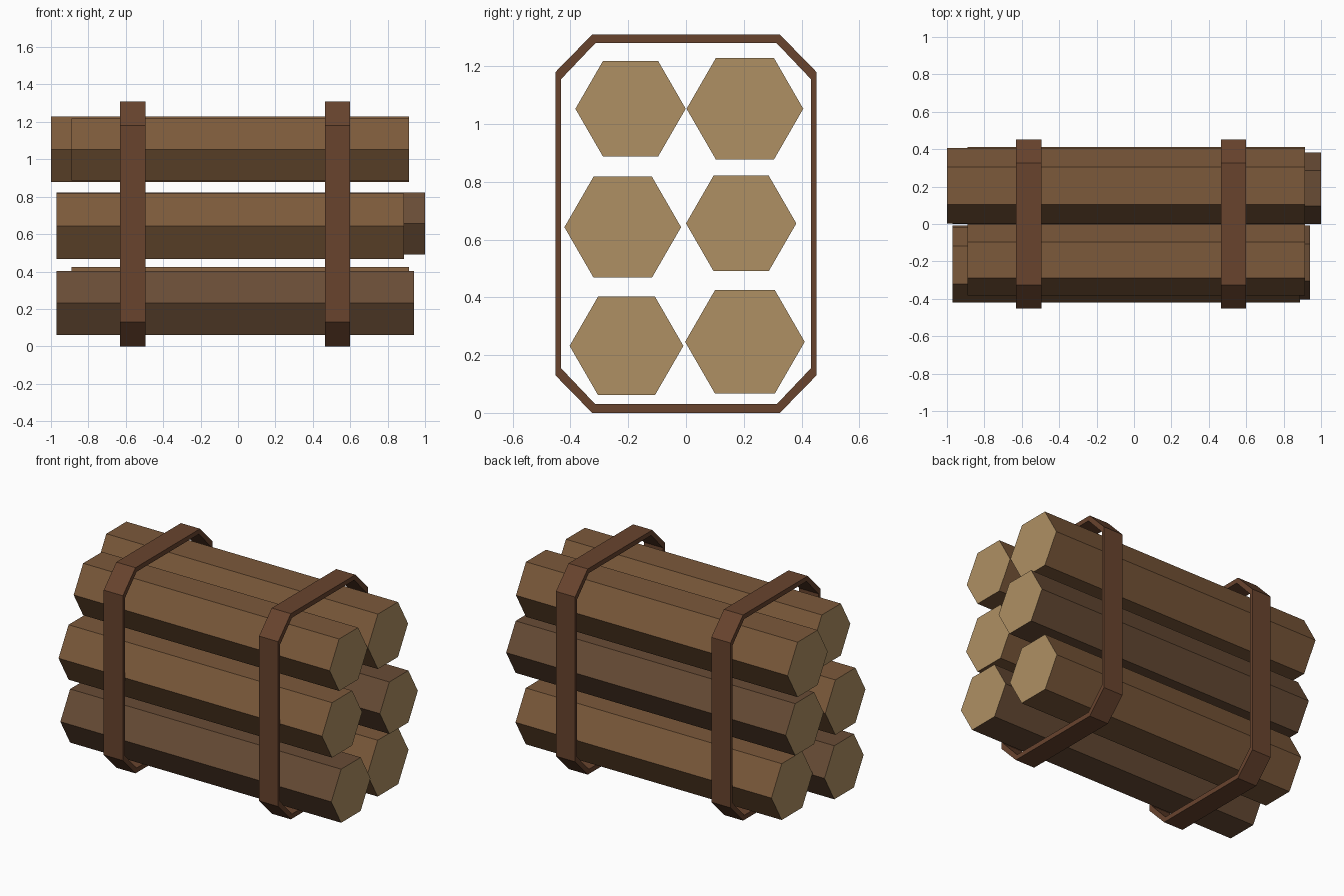
import bpy, bmesh
from math import cos, sin, pi

if "Cube" in bpy.data.objects:
    bpy.data.objects.remove(bpy.data.objects["Cube"])

def material(name, rgb):
    m = bpy.data.materials.new(name)
    m.diffuse_color = (*rgb, 1)
    m.use_nodes = True
    m.node_tree.nodes["Principled BSDF"].inputs["Base Color"].default_value = m.diffuse_color
    return m

bark_light = material("bark_light", (0.20, 0.10, 0.043))
bark_dark = material("bark_dark", (0.14, 0.072, 0.036))
cut_wood = material("cut_wood", (0.43, 0.28, 0.125))
strap_brown = material("strap_brown", (0.138, 0.057, 0.027))

def finish(name, bm, mats):
    bmesh.ops.recalc_face_normals(bm, faces=bm.faces)
    me = bpy.data.meshes.new(name)
    bm.to_mesh(me)
    bm.free()
    for m in mats:
        me.materials.append(m)
    bpy.context.collection.objects.link(bpy.data.objects.new(name, me))

def ring(bm, x, profile):
    return [bm.verts.new((x, y, z)) for y, z in profile]

def bridge(bm, a, b):
    n = len(a)
    return [bm.faces.new((a[i], a[(i + 1) % n], b[(i + 1) % n], b[i])) for i in range(n)]

# Hexagonal log lying along x with pale cut ends
def log(name, x0, x1, y, z, r, bark):
    bm = bmesh.new()
    hexagon = [(y + r * cos(i * pi / 3), z + r * sin(i * pi / 3)) for i in range(6)]
    a, b = ring(bm, x0, hexagon), ring(bm, x1, hexagon)
    bridge(bm, a, b)
    for end in (a, b):
        bm.faces.new(end).material_index = 1
    finish(name, bm, [bark, cut_wood])

# Chamfered rectangular band around the whole stack
def strap(name, x0, x1):
    def octagon(w, h, cw, ch):
        quarter = [(w, ch), (cw, h), (-cw, h), (-w, ch)]
        return [(y, 0.655 + z) for y, z in quarter + [(-y, -z) for y, z in quarter]]
    outer = octagon(0.452, 0.655, 0.325, 0.525)
    inner = octagon(0.433, 0.625, 0.314, 0.50)
    bm = bmesh.new()
    loops = [ring(bm, x, p) for x, p in ((x0, outer), (x1, outer), (x1, inner), (x0, inner))]
    for i in range(4):
        bridge(bm, loops[i], loops[(i + 1) % 4])
    finish(name, bm, [strap_brown])

# Stack of six logs: three rows of two
log("log_bottom_front", -0.97, 0.94, -0.206, 0.232, 0.197, bark_dark)
log("log_bottom_back", -0.89, 0.914, 0.204, 0.246, 0.207, bark_light)
log("log_middle_front", -0.97, 0.887, -0.219, 0.643, 0.202, bark_light)
log("log_middle_back", -0.97, 1.0, 0.191, 0.656, 0.191, bark_dark)
log("log_top_front", -0.89, 0.914, -0.192, 1.053, 0.191, bark_light)
log("log_top_back", -1.0, 0.914, 0.204, 1.053, 0.202, bark_light)

# Two straps
strap("strap_left", -0.63, -0.495)
strap("strap_right", 0.465, 0.60)
